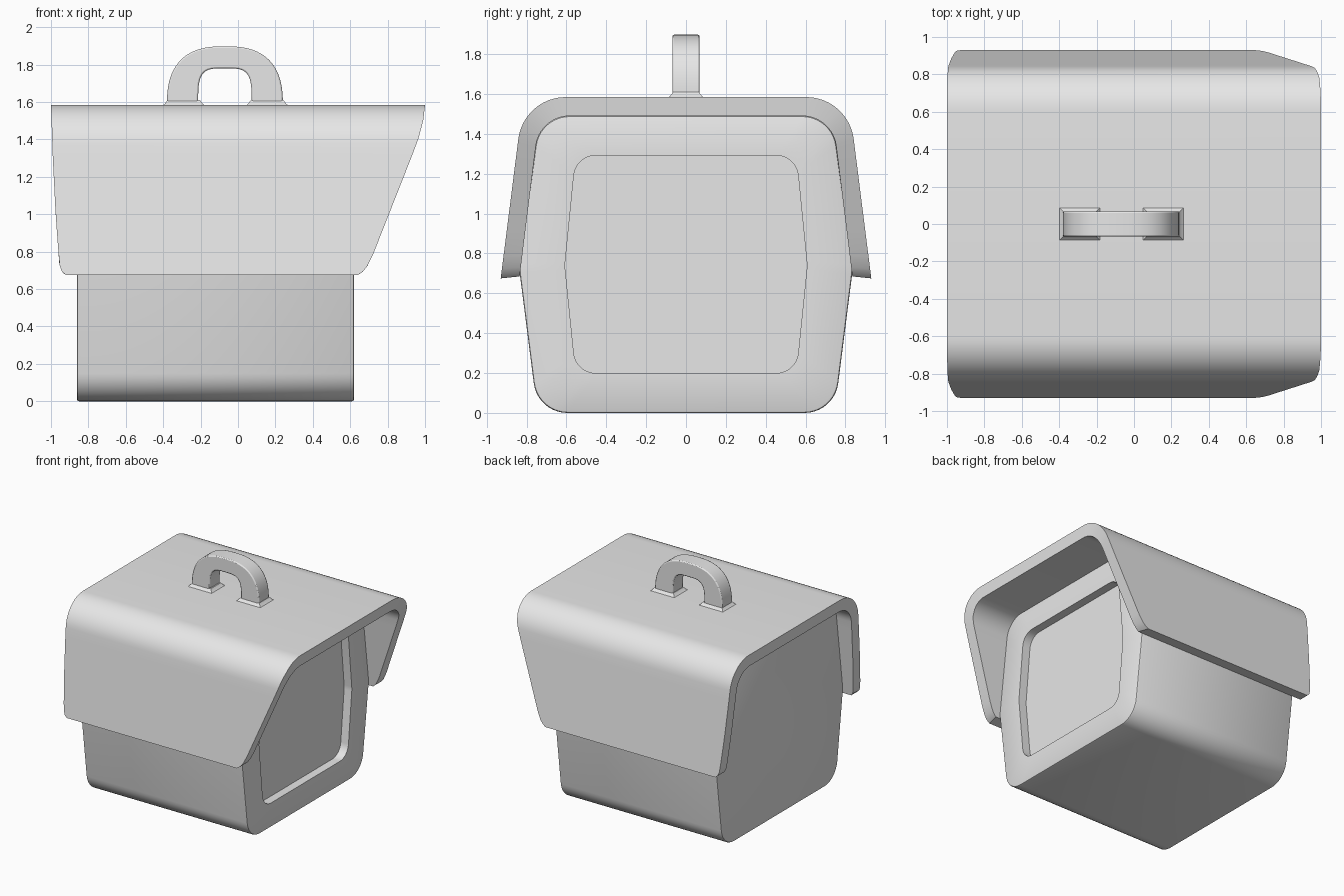
import bpy, bmesh, math
from mathutils import Vector

if "Cube" in bpy.data.objects:
    bpy.data.objects.remove(bpy.data.objects["Cube"])

grey = bpy.data.materials.new("plain grey")
grey.diffuse_color = (0.8, 0.8, 0.8, 1)
grey.use_nodes = True
grey.node_tree.nodes["Principled BSDF"].inputs["Base Color"].default_value = grey.diffuse_color


def loft(name, loops, bevel=0):
    """Skin a row of equal-length closed loops and cap both ends."""
    bm = bmesh.new()
    rows = [[bm.verts.new(p) for p in loop] for loop in loops]
    n = len(rows[0])
    for a, b in zip(rows, rows[1:]):
        for i in range(n):
            j = (i + 1) % n
            bm.faces.new((a[i], a[j], b[j], b[i]))
    bm.faces.new(rows[0])
    bm.faces.new(rows[-1])
    bmesh.ops.recalc_face_normals(bm, faces=bm.faces)
    mesh = bpy.data.meshes.new(name)
    bm.to_mesh(mesh)
    bm.free()
    ob = bpy.data.objects.new(name, mesh)
    bpy.context.collection.objects.link(ob)
    mesh.materials.append(grey)
    if bevel:
        mod = ob.modifiers.new("soft edges", 'BEVEL')
        mod.width, mod.segments = bevel, 2
        mod.limit_method, mod.angle_limit = 'ANGLE', math.radians(50)
    bpy.ops.object.select_all(action='DESELECT')
    ob.select_set(True)
    bpy.context.view_layer.objects.active = ob
    bpy.ops.object.shade_smooth_by_angle(angle=math.radians(35))
    return ob


def corner(prev, p, nxt, r, seg=10):
    """Points of an arc of radius r that rounds the corner p."""
    prev, p, nxt = Vector(prev), Vector(p), Vector(nxt)
    d1, d2 = (prev - p).normalized(), (nxt - p).normalized()
    half = d1.angle(d2) / 2
    c = p + (d1 + d2).normalized() * (r / math.sin(half))
    a, b = p + d1 * (r / math.tan(half)) - c, p + d2 * (r / math.tan(half)) - c
    sweep = a.angle(b)
    return [c + (a * math.sin((1 - i / seg) * sweep) + b * math.sin(i / seg * sweep))
            / math.sin(sweep) for i in range(seg + 1)]


def barrel(half):
    """Closed symmetric y-z outline from half its corners (y, z, radius)."""
    pts = half + [(-y, z, r) for y, z, r in reversed(half)]
    out = []
    for i, (y, z, r) in enumerate(pts):
        out += corner(pts[i - 1][:2], (y, z), pts[(i + 1) % len(pts)][:2], r)
    return out


# Body: rounded barrel with a recessed panel in its right-hand end
shell = barrel([(0.745, 0, 0.17), (0.837, 0.72, 0.2), (0.735, 1.49, 0.17)])
panel = barrel([(0.553, 0.2, 0.11), (0.608, 0.74, 0.2), (0.553, 1.292, 0.11)])


def ring(outline, x, s=1.0):
    return [(x, y * s, 0.745 + (z - 0.745) * s) for y, z in outline]


loft("body", [ring(shell, -0.86, 0.988), ring(shell, -0.857, 0.996), ring(shell, -0.85),
              ring(shell, 0.61), ring(shell, 0.617, 0.996), ring(shell, 0.62, 0.988),
              ring(panel, 0.62), ring(panel, 0.55)])


# Roof: folded sheet whose ends follow a side outline
def lookup(table, z):
    for (z0, x0), (z1, x1) in zip(table, table[1:]):
        if z <= z1:
            return x0 + (x1 - x0) * max(0, (z - z0) / (z1 - z0))
    return table[-1][1]


LEFT = [(0.675, -0.92), (0.69, -0.94), (0.73, -0.955), (1.0, -0.975), (1.3, -0.99), (1.585, -1)]
RIGHT = [(0.675, 0.64), (0.69, 0.665), (0.72, 0.69), (0.78, 0.72), (1.3, 0.925),
         (1.4, 0.963), (1.5, 0.99), (1.585, 1)]


def fold(bottom, top, r):
    arc = corner(bottom, top, (0, top[1]), r, 12)
    foot = Vector(bottom)
    side = [foot.lerp(arc[0], f) for f in (0, 0.025, 0.07, 0.16, 0.35, 0.5, 0.65, 0.8, 0.9)] + arc
    return side + [Vector((-p.x, p.y)) for p in reversed(side)]


stations = []
for o, i in zip(fold((0.93, 0.675), (0.815, 1.585), 0.24),
                fold((0.835, 0.685), (0.735, 1.49), 0.17)):
    stations.append([(lookup(LEFT, o.y), o.x, o.y), (lookup(RIGHT, o.y), o.x, o.y),
                     (lookup(RIGHT, i.y), i.x, i.y), (lookup(LEFT, i.y), i.x, i.y)])
loft("roof", stations)


# Handle: flat-sided arch on top of the roof
def arch(t, a, h, n):
    c, s = math.cos(t), math.sin(t)
    return (-0.07 + math.copysign(a * abs(c) ** (2 / n), c), 1.58 + h * abs(s) ** (2 / n))


stations = []
for k in range(41):
    t = math.pi * k / 40
    (xo, zo), (xi, zi) = arch(t, 0.31, 0.318, 2.6), arch(t, 0.143, 0.2, 4)
    w = 0.068
    stations.append([(xo, -w, zo), (xo, w, zo), (xi, w, zi), (xi, -w, zi)])
loft("handle", stations, 0.008)
# Low flared feet where the handle meets the roof
for x in (-0.29, 0.156):
    loft("handle_foot", [[(x + sx * (0.09 + e), sy * (0.068 + e), z)
                          for sx, sy in ((-1, -1), (1, -1), (1, 1), (-1, 1))]
                         for z, e in ((1.58, 0.025), (1.59, 0.012), (1.61, -0.003))])
